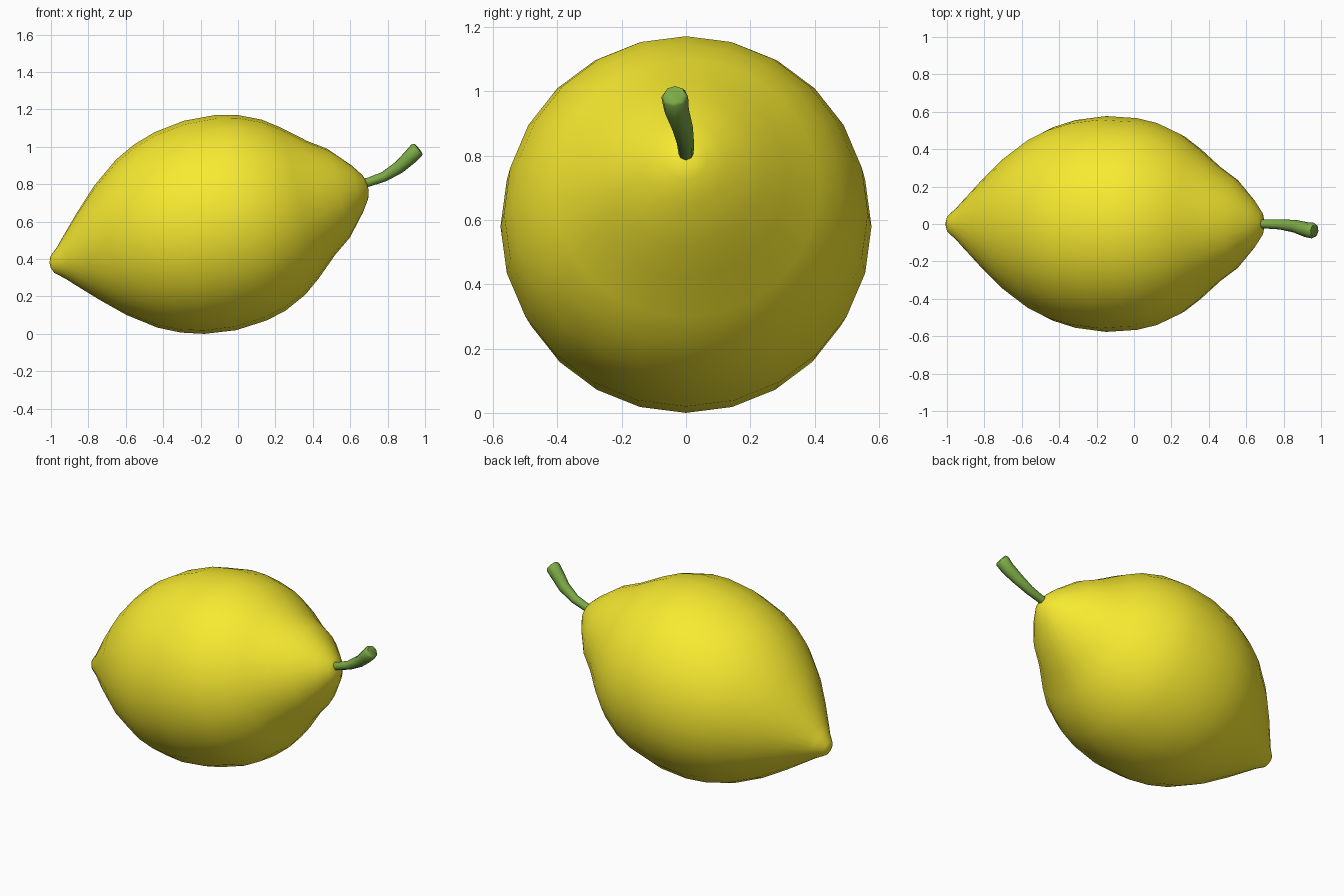
import bpy, bmesh, math
from mathutils import Vector

if "Cube" in bpy.data.objects:
    bpy.data.objects.remove(bpy.data.objects["Cube"])


def material(name, color):
    m = bpy.data.materials.new(name)
    m.diffuse_color = color
    m.use_nodes = True
    m.node_tree.nodes["Principled BSDF"].inputs["Base Color"].default_value = m.diffuse_color
    return m


def loft(name, centres, radii, sides, mat, sharp):
    """Skin circular rings along a path lying close to the XZ plane."""
    bm = bmesh.new()
    pts = [Vector(c) for c in centres]
    rings = []
    for i, (p, r) in enumerate(zip(pts, radii)):
        t = (pts[min(i + 1, len(pts) - 1)] - pts[max(i - 1, 0)]).normalized()
        side = Vector((0, 0, 1)).cross(t).normalized()
        up = t.cross(side)
        rings.append([bm.verts.new(p + r * (math.cos(a) * side + math.sin(a) * up))
                      for a in (2 * math.pi * k / sides for k in range(sides))])
    for a, b in zip(rings, rings[1:]):
        for k in range(sides):
            n = (k + 1) % sides
            bm.faces.new((a[k], a[n], b[n], b[k]))
    bm.faces.new(rings[0][::-1])
    bm.faces.new(rings[-1])
    bmesh.ops.recalc_face_normals(bm, faces=bm.faces)
    me = bpy.data.meshes.new(name)
    bm.to_mesh(me)
    bm.free()
    me.materials.append(mat)
    ob = bpy.data.objects.new(name, me)
    bpy.context.collection.objects.link(ob)
    bpy.ops.object.select_all(action='DESELECT')
    ob.select_set(True)
    bpy.context.view_layer.objects.active = ob
    bpy.ops.object.shade_smooth_by_angle(angle=math.radians(sharp))
    return ob


yellow = material("lemon_yellow", (0.93, 0.82, 0.03, 1))
green = material("stem_green", (0.2, 0.4, 0.06, 1))

# Fruit: profile (distance along tilted axis, radius)
profile = [(-.912, .012), (-.9, .045), (-.85, .088), (-.82, .12), (-.705, .238),
           (-.58, .356), (-.435, .462), (-.32, .518), (-.2, .555), (-.03, .577),
           (.14, .566), (.25, .54), (.375, .482), (.465, .415), (.58, .315),
           (.68, .243), (.78, .13), (.825, .065), (.838, .025)]
tilt = math.radians(14)
centres = [(-.12 + u * math.cos(tilt), 0, .587 + u * math.sin(tilt)) for u, r in profile]
loft("lemon_body", centres, [r for u, r in profile], 24, yellow, 80)

# Stem: curved, widening towards the cut end
path = [(.66, 0, .803), (.70, 0, .812), (.78, -.002, .84), (.86, -.012, .89),
        (.92, -.03, .945), (.955, -.035, .982), (.965, -.036, .99)]
loft("stem", path, [.024, .024, .027, .034, .04, .042, .034], 8, green, 60)
